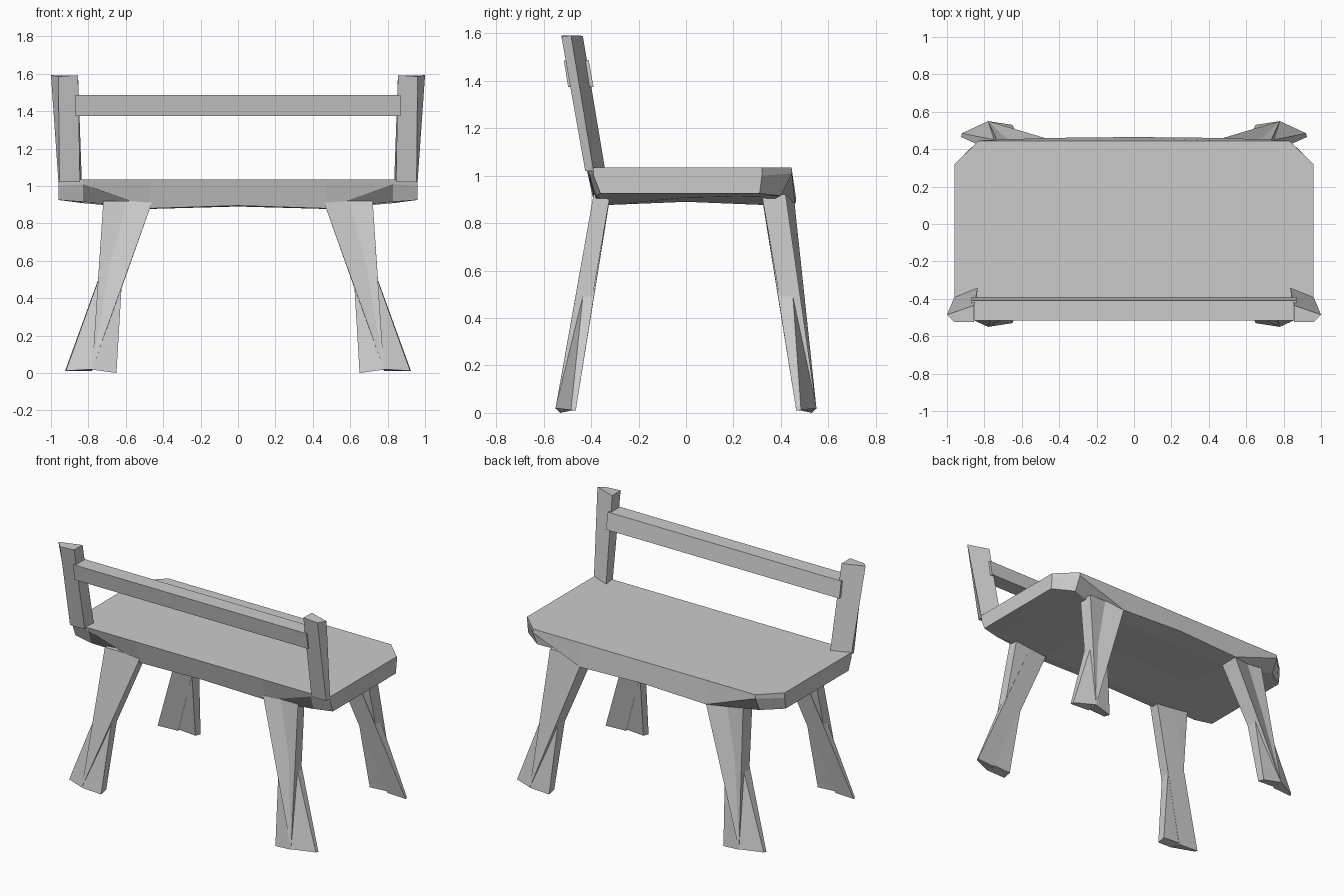
import bpy, bmesh

if "Cube" in bpy.data.objects:
    bpy.data.objects.remove(bpy.data.objects["Cube"])


def make_object(name, verts, faces):
    mesh = bpy.data.meshes.new(name)
    bm = bmesh.new()
    vs = [bm.verts.new(v) for v in verts]
    for f in faces:
        bm.faces.new([vs[i] for i in f])
    bmesh.ops.recalc_face_normals(bm, faces=bm.faces)
    bm.to_mesh(mesh)
    bm.free()
    obj = bpy.data.objects.new(name, mesh)
    bpy.context.collection.objects.link(obj)
    return obj


def loft(name, rings):
    """Skin a row of equal-sized rings and cap both ends."""
    n, m = len(rings[0]), len(rings)
    faces = [tuple(range(n)), tuple(range((m - 1) * n, m * n))]
    for r in range(m - 1):
        for i in range(n):
            j = (i + 1) % n
            faces.append((r * n + i, r * n + j, (r + 1) * n + j, (r + 1) * n + i))
    return make_object(name, [p for ring in rings for p in ring], faces)


def mirror_x(obj):
    mod = obj.modifiers.new("mirror", 'MIRROR')
    mod.use_axis[0] = True
    mod.use_clip = False
    mod.use_mirror_merge = False


# Seat: cross-sections (y, z) along x, with chamfered back corners and a raised belly
sections = {
    0.0: [(-.42, 1.035), (-.39, .895), (-.32, .89), (0, .897), (.32, .89), (.465, .897), (.445, 1.035)],
    0.47: [(-.42, 1.035), (-.38, .88), (-.32, .877), (0, .89), (.32, .877), (.46, .88), (.445, 1.035)],
    0.83: [(-.42, 1.035), (-.41, 1.01), (-.38, .915), (0, .908), (.40, .915), (.447, 1.01), (.445, 1.035)],
    0.96: [(-.39, 1.035), (-.39, 1.0), (-.36, .925), (0, .925), (.31, .925), (.32, 1.0), (.32, 1.035)],
}
xs = sorted({s * x for x in sections for s in (-1, 1)})
loft("seat", [[(x, y, z) for y, z in sections[abs(x)]] for x in xs])

# Legs: each is an upright slab crossed by a splayed slab
for name, s, y_up, y_wide in (("front_leg", -1, .39, .39), ("back_leg", 1, .42, .455)):
    upright = [
        [(.595, s * .32, .92), (.72, s * .32, .92), (.72, s * y_up, .92), (.595, s * y_up, .92)],
        [(.65, s * .475, .012), (.78, s * .475, .02), (.78, s * .55, .018), (.65, s * .53, 0)],
    ]
    splayed = [
        [(.46, s * .32, .91), (.595, s * .32, .92), (.595, s * y_up, .92), (.46, s * y_wide, .91)],
        [(.78, s * .475, .01), (.925, s * .465, .01), (.92, s * .485, .012), (.78, s * .55, .02)],
    ]
    mirror_x(loft(name + "_upright", upright))
    mirror_x(loft(name + "_splayed", splayed))

# Backrest posts, leaning towards -y and flaring outwards
post = loft("backrest_post", [
    [(.835, -.34, 1.02), (.96, -.39, 1.02), (.955, -.425, 1.02), (.845, -.425, 1.02)],
    [(.855, -.435, 1.59), (1.0, -.485, 1.592), (.96, -.525, 1.585), (.855, -.525, 1.592)],
])
mirror_x(post)

# Backrest rail between the posts
loft("backrest_rail", [
    [(x, -.515, 1.485), (x, -.41, 1.485), (x, -.39, 1.375), (x, -.497, 1.375)]
    for x in (-.87, .87)
])
